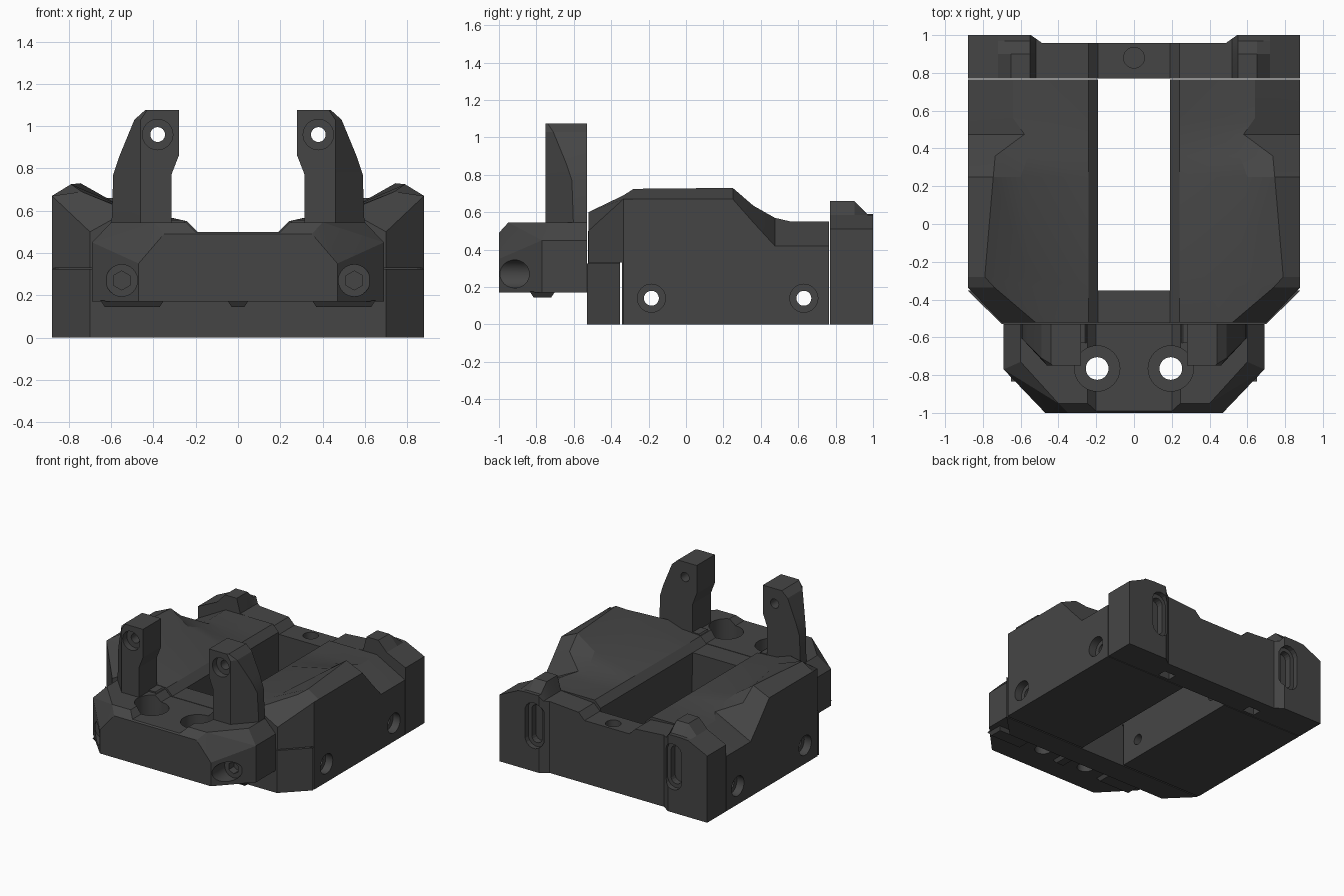
import bpy, bmesh, math
from mathutils import Vector, Matrix

if "Cube" in bpy.data.objects:
    bpy.data.objects.remove(bpy.data.objects["Cube"])

grey = bpy.data.materials.new("dark_grey")
grey.diffuse_color = (0.06, 0.06, 0.06, 1)
grey.use_nodes = True
grey.node_tree.nodes["Principled BSDF"].inputs["Base Color"].default_value = grey.diffuse_color


def finish(name, bm):
    bmesh.ops.recalc_face_normals(bm, faces=bm.faces)
    me = bpy.data.meshes.new(name)
    bm.to_mesh(me)
    bm.free()
    ob = bpy.data.objects.new(name, me)
    bpy.context.collection.objects.link(ob)
    me.materials.append(grey)
    return ob


def loft(name, rings):
    """Skin equal-length rings of points and cap both ends."""
    bm = bmesh.new()
    vs = [[bm.verts.new(p) for p in r] for r in rings]
    n = len(vs[0])
    for a, b in zip(vs, vs[1:]):
        for i in range(n):
            j = (i + 1) % n
            bm.faces.new((a[i], a[j], b[j], b[i]))
    bm.faces.new(vs[0])
    bm.faces.new(vs[-1])
    return finish(name, bm)


def hull(name, pts):
    bm = bmesh.new()
    for p in pts:
        bm.verts.new(p)
    bmesh.ops.convex_hull(bm, input=bm.verts)
    bmesh.ops.dissolve_limit(bm, angle_limit=0.01, verts=bm.verts, edges=bm.edges)
    return finish(name, bm)


def box(name, x0, x1, y0, y1, z0, z1):
    return hull(name, [(x, y, z) for x in (x0, x1) for y in (y0, y1) for z in (z0, z1)])


def cyl(a, b, r, n=32):
    """Cylinder between two points, used as a cutter."""
    a, b = Vector(a), Vector(b)
    bm = bmesh.new()
    m = Matrix.Translation((a + b) / 2) @ (b - a).to_track_quat('Z', 'Y').to_matrix().to_4x4()
    bmesh.ops.create_cone(bm, cap_ends=True, segments=n, radius1=r, radius2=r,
                          depth=(b - a).length, matrix=m)
    return finish("cutter", bm)


def boolean(ob, tools, op='DIFFERENCE'):
    for t in tools:
        m = ob.modifiers.new("cut", 'BOOLEAN')
        m.operation, m.object, m.solver = op, t, 'EXACT'
        dg = bpy.context.evaluated_depsgraph_get()
        me = bpy.data.meshes.new_from_object(ob.evaluated_get(dg))
        ob.modifiers.clear()
        ob.data = me
        bpy.data.objects.remove(t)


def smooth(ob):
    bpy.ops.object.select_all(action='DESELECT')
    ob.select_set(True)
    bpy.context.view_layer.objects.active = ob
    bpy.ops.object.shade_smooth_by_angle(angle=math.radians(20))


SIDES = ((1, "right"), (-1, "left"))

# side rails: y, then mid, ridge and outer edge as x, z
RAIL = [
    (-0.522, 0.40, 0.56, 0.52, 0.60, 0.70, 0.50),
    (-0.335, 0.52, 0.61, 0.74, 0.69, 0.88, 0.67),
    (-0.28, 0.55, 0.62, 0.79, 0.725, 0.88, 0.67),
    (0.25, 0.60, 0.63, 0.745, 0.73, 0.88, 0.67),
    (0.36, 0.56, 0.59, 0.735, 0.635, 0.88, 0.545),
    (0.475, 0.45, 0.55, 0.58, 0.57, 0.88, 0.42),
    (0.56, 0.45, 0.55, 0.64, 0.55, 0.88, 0.42),
    (0.764, 0.45, 0.55, 0.64, 0.55, 0.88, 0.42)]
for s, side in SIDES:
    rings = []
    for y, xm, zm, xr, zr, xo, zo in RAIL:
        sec = [(0.19, 0), (0.19, 0.5), (0.24, 0.55), (xm, zm), (xr, zr), (xo, zo), (xo, 0)]
        rings.append([(s * x, y, z) for x, z in sec])
    rail = loft(side + "_rail", rings)
    cuts = [box("cutter", -1, 1, -0.6, -0.342, -0.1, 0.33)]
    for y in (-0.185, 0.63):
        cuts += [cyl((s * 0.1, y, 0.14), (s, y, 0.14), 0.04),
                 cyl((s * 0.82, y, 0.14), (s, y, 0.14), 0.075)]
    boolean(rail, cuts)
    smooth(rail)

# rear bar with raised tabs
rings = []
for y, top, out in ((0.77, 0.66, 0.51), (0.90, 0.66, 0.51), (0.97, 0.59, 0.51), (1.0, 0.59, 0.51)):
    half = [(0.19, 0.48), (0.24, 0.53), (0.52, 0.55), (0.55, top), (0.65, top),
            (0.72, 0.585), (0.88, out), (0.88, 0)]
    rings.append([(x, y, z) for x, z in half] + [(-x, y, z) for x, z in reversed(half)])
rear = loft("rear_bar", rings)
plan = [(-0.485, 0.957), (0.485, 0.957), (0.56, 1.01), (-0.56, 1.01)]
cuts = [loft("cutter", [[(x, y, z) for x, y in plan] for z in (-0.1, 0.8)]),
        cyl((0, 0.88, 0.3), (0, 0.88, 0.7), 0.055)]
for s, side in SIDES:
    # rounded slots in the rear face and small pockets underneath
    for r, d in ((0.075, 0.96), (0.045, 0.91)):
        slot = [(s * 0.59 + r * math.cos(a), 0.35 + (0.1 if a < math.pi else -0.1) + r * math.sin(a))
                for a in [math.pi * (k + 0.5) / 8 for k in range(16)]]
        cuts.append(loft("cutter", [[(x, y, z) for x, z in slot] for y in (d, 1.1)]))
    cuts.append(box("cutter", s * 0.34, s * 0.44, 0.79, 0.86, -0.1, 0.06))
boolean(rear, cuts)
smooth(rear)

# front block with bevelled corners
half = [(0.69, -0.53, 0.17), (0.69, -0.53, 0.45), (0.60, -0.53, 0.545), (0.69, -0.77, 0.17),
        (0.69, -0.77, 0.45), (0.60, -0.73, 0.545), (0.47, -1, 0.17), (0.47, -1, 0.35),
        (0.35, -1, 0.49), (0.40, -0.95, 0.545)]
front = hull("front_block", half + [(-x, y, z) for x, y, z in half])
notch = [(-0.20, 0.5), (0.20, 0.5), (0.29, 0.59), (-0.29, 0.59)]
cuts = [loft("cutter", [[(x, y, z) for x, z in notch] for y in (-1.1, -0.4)])]
for s, side in SIDES:
    cuts += [cyl((s * 0.195, -0.765, 0.3), (s * 0.195, -0.765, 0.7), 0.12),
             cyl((s * 0.195, -0.765, 0), (s * 0.195, -0.765, 0.7), 0.06),
             cyl((s * 0.55, -1.1, 0.27), (s * 0.55, -0.84, 0.27), 0.075),
             cyl((s * 0.55, -1.1, 0.27), (s * 0.55, -0.78, 0.27), 0.045, 6)]
boolean(front, cuts)
smooth(front)

# lower front sill and the bridge between the rails
plan = [(-0.70, -0.53), (0.70, -0.53), (0.88, -0.352), (-0.88, -0.352)]
loft("front_sill", [[(x, y, z) for x, y in plan] for z in (0, 0.325)])
box("bridge", -0.19, 0.19, -0.525, -0.352, 0.325, 0.5)

# pads under the front block
for name, x0, x1 in (("left_pad", -0.65, -0.35), ("centre_pad", -0.05, 0.05), ("right_pad", 0.35, 0.65)):
    hull(name, [(x, y, 0.175) for x in (x0, x1) for y in (-0.835, -0.7)] +
         [(x, y, 0.145) for x in (x0 + 0.02, x1 - 0.02) for y in (-0.815, -0.72)])

# upright posts: z, inner x, outer x, start of the outer chamfer
POST = [(0.48, 0.315, 0.60, -0.60), (0.77, 0.315, 0.59, -0.61), (0.86, 0.28, 0.56, -0.64),
        (1.03, 0.28, 0.49, -0.71), (1.075, 0.28, 0.44, -0.74)]
for s, side in SIDES:
    rings = []
    for z, xi, xo, yc in POST:
        xc = min(0.46, xo - 0.01)
        rings.append([(s * x, y, z) for x, y in
                      ((xi, -0.53), (xi, -0.75), (xc, -0.75), (xo, yc), (xo, -0.53))])
    post = loft(side + "_post", rings)
    boolean(post, [cyl((s * 0.38, -0.9, 0.96), (s * 0.38, -0.4, 0.96), 0.035),
                   cyl((s * 0.38, -0.9, 0.96), (s * 0.38, -0.7, 0.96), 0.072)])
    smooth(post)
    # small step at the foot of each post
    hull(side + "_post_foot", [(s * x, y, z) for x, z in ((0.24, 0.53), (0.26, 0.555), (0.33, 0.555), (0.33, 0.53))
                               for y in (-0.63, -0.53)])
